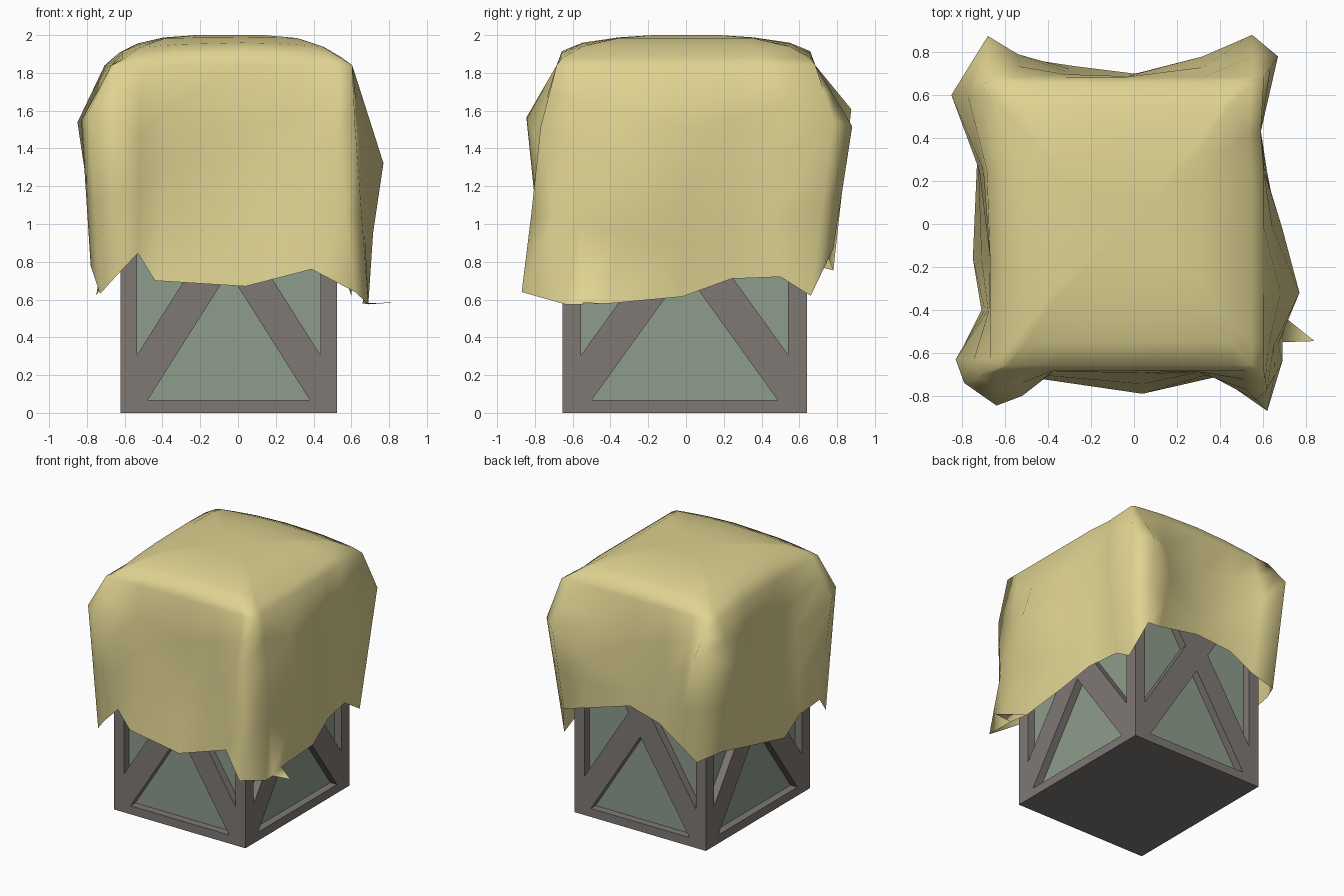
import bpy, bmesh, math
from mathutils import Matrix, Vector

if "Cube" in bpy.data.objects:
    bpy.data.objects.remove(bpy.data.objects["Cube"], do_unlink=True)


def make_material(name, color):
    mat = bpy.data.materials.new(name)
    mat.use_nodes = True
    mat.diffuse_color = (*color, 1)
    shader = mat.node_tree.nodes["Principled BSDF"]
    shader.inputs["Base Color"].default_value = (*color, 1)
    shader.inputs["Roughness"].default_value = 0.9
    return mat


frame_mat = make_material("grey_brown_frame", (0.21, 0.19, 0.175))
panel_mat = make_material("pale_green_panel", (0.27, 0.335, 0.26))
cloth_mat = make_material("straw_cloth", (0.74, 0.65, 0.285))


def finish(bm, name, mat, smooth=False):
    bmesh.ops.recalc_face_normals(bm, faces=bm.faces)
    mesh = bpy.data.meshes.new(name)
    bm.to_mesh(mesh)
    bm.free()
    mesh.materials.append(mat)
    for face in mesh.polygons:
        face.use_smooth = smooth
    obj = bpy.data.objects.new(name, mesh)
    bpy.context.collection.objects.link(obj)
    return obj


def add_box(bm, low, high):
    low, high = Vector(low), Vector(high)
    matrix = Matrix.Translation((low + high) / 2) @ Matrix.Diagonal((*(high - low), 1))
    bmesh.ops.create_cube(bm, size=1, matrix=matrix)


def add_prism(bm, outline, depth, matrix):
    """Extrude an upright x-z outline inwards from the face of one crate side."""
    face = bm.faces.new([bm.verts.new(matrix @ Vector((x, 0, z))) for x, z in outline])
    inward = matrix.to_3x3() @ Vector((0, depth, 0))
    extruded = bmesh.ops.extrude_face_region(bm, geom=[face], use_keep_orig=True)
    verts = [v for v in extruded["geom"] if isinstance(v, bmesh.types.BMVert)]
    bmesh.ops.translate(bm, verts=verts, vec=inward)


# Crate: solid green core with posts, rails and crossed braces around it
CENTRE = Vector((-0.049, -0.007, 0))
HALF_X, HALF_Y, HEIGHT = 0.573, 0.648, 1.82
RAIL, DEPTH = 0.067, 0.06

bm = bmesh.new()
inset = Vector((HALF_X - DEPTH, HALF_Y - DEPTH, 0))
add_box(bm, CENTRE - inset + Vector((0, 0, RAIL / 2)),
        CENTRE + inset + Vector((0, 0, HEIGHT - RAIL / 2)))
finish(bm, "crate_panels", panel_mat)

bm = bmesh.new()
outer = Vector((HALF_X, HALF_Y, 0))
for base in (0, HEIGHT - RAIL):
    add_box(bm, CENTRE - outer + Vector((0, 0, base)),
            CENTRE + outer + Vector((0, 0, base + RAIL)))
finish(bm, "crate_floor_and_lid", frame_mat)

bm = bmesh.new()
for sx in (-1, 1):
    for sy in (-1, 1):
        corner = CENTRE + Vector((sx * HALF_X, sy * HALF_Y, RAIL))
        inner = corner - Vector((sx * 0.088, sy * 0.1, 2 * RAIL - HEIGHT))
        add_box(bm, [min(a, b) for a, b in zip(corner, inner)],
                [max(a, b) for a, b in zip(corner, inner)])
finish(bm, "crate_posts", frame_mat)

for side, name in enumerate(("front", "left", "back", "right")):
    half, reach, post = (HALF_X, HALF_Y, 0.088) if side % 2 == 0 else (HALF_Y, HALF_X, 0.1)
    w, low, top = half - post, RAIL, HEIGHT - RAIL
    matrix = (Matrix.Translation(CENTRE) @ Matrix.Rotation(side * math.pi / 2, 4, "Z")
              @ Matrix.Translation((0, -reach, 0)))
    brace = [(-w, low), (0.055 - w, low), (w, top - 0.24),
             (w, top), (w - 0.055, top), (-w, low + 0.24)]
    bm = bmesh.new()
    for flip in (1, -1):
        add_prism(bm, [(flip * x, z) for x, z in brace], DEPTH, matrix)
    finish(bm, name + "_cross_brace", frame_mat)

# Draped cloth: each station gives the hem point and the bulge above it
STATIONS = [
    (-.64, -.76, .73, -.64, -.845), (-.53, -.74, .845, -.52, -.8),
    (-.44, -.72, .7, -.38, -.69), (.04, -.79, .67, .04, -.7),
    (.39, -.71, .76, .3, -.69), (.62, -.87, .64, .52, -.77),
    (.69, -.64, .575, .62, -.77), (.69, -.55, .575, .65, -.57),
    (.66, -.4, .58, .77, -.32), (.67, -.02, .615, .69, -.02),
    (.62, .24, .71, .61, .24), (.58, .5, .72, .59, .43),
    (.6, .66, .62, .67, .78), (.52, .78, .87, .55, .88),
    (.38, .75, .9, .32, .78), (0, .7, 1, -.03, .69),
    (-.28, .735, .95, -.32, .71), (-.48, .75, .83, -.54, .79),
    (-.64, .78, .755, -.68, .875), (-.74, .6, .8, -.85, .6),
    (-.73, .3, .72, -.72, .25), (-.75, -.16, .62, -.67, -.16),
    (-.71, -.4, .7, -.68, -.4), (-.78, -.55, .78, -.83, -.63),
    (-.73, -.7, .63, -.79, -.74),
]


def cloth_column(hx, hy, hz, bx, by):
    """Points from the hem up to the flat top for one station."""
    hem = Vector((hx, hy, hz))
    bulge = Vector((bx, by, 1.12 + 0.82 * abs(bx * by)))
    left_limit = -0.67 - 0.06 * max(0, by)
    shoulder = Vector((max(left_limit, min(0.605, bx)), max(-0.685, min(0.685, by)), 1.84))
    upper = bulge.lerp(shoulder, 0.6) + (bulge - shoulder) * Vector((1, 1, 0)).length * 0.05
    middle = Vector((-0.04, 0, 0))
    corner = (abs(shoulder.x * shoulder.y) / 0.45) ** 2
    column = [hem, hem.lerp(bulge, 0.5), bulge, upper, shoulder]
    for sx, sy, z, sag in ((0.91, 0.96, 1.915, 0.045), (0.76, 0.8, 1.96, 0.025),
                           (0.55, 0.52, 1.988, 0.005), (0.28, 0.26, 2, 0)):
        x = middle.x + (shoulder.x - middle.x) * sx
        slope = 0.12 * max(0, x - 0.28)
        column.append(Vector((x, shoulder.y * sy, z - max(slope, sag * corner))))
    return column


bm = bmesh.new()
columns = [[bm.verts.new(p) for p in cloth_column(*s)] for s in STATIONS]
for i, a in enumerate(columns):
    b = columns[(i + 1) % len(columns)]
    for k in range(len(a) - 1):
        bm.faces.new((a[k], b[k], b[k + 1], a[k + 1]))
bm.faces.new([c[-1] for c in columns])
# Loose hem corner that sticks out sideways
tip = bm.verts.new((0.84, -0.545, 0.585))
bm.faces.new((columns[7][0], tip, columns[8][0]))
finish(bm, "draped_cloth", cloth_mat, smooth=True)
